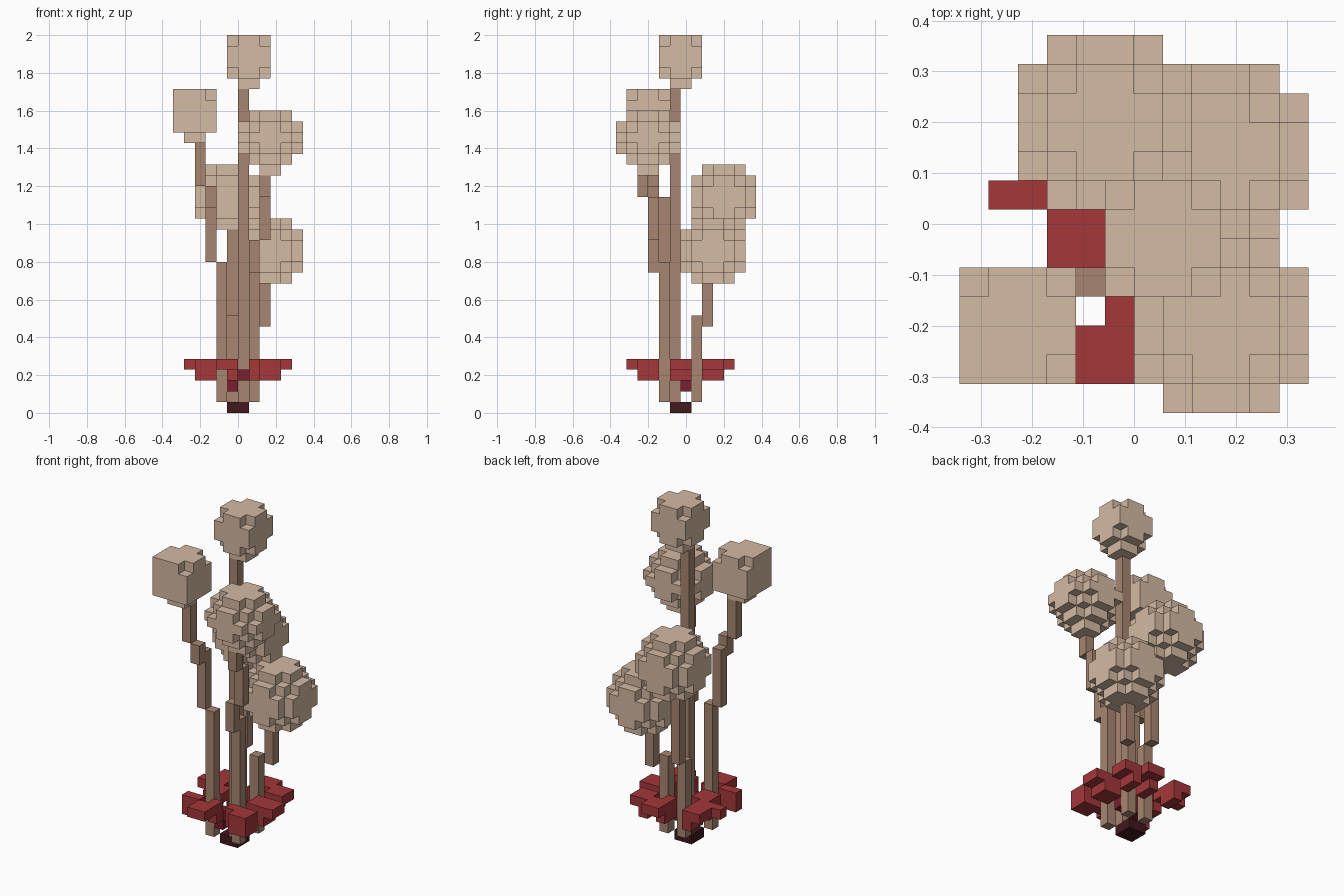
import bpy, bmesh
from itertools import product

if "Cube" in bpy.data.objects:
    bpy.data.objects.remove(bpy.data.objects["Cube"])

V = 2 / 35  # edge length of one block


def material(name, r, g, b):
    m = bpy.data.materials.new(name)
    m.use_nodes = True
    m.diffuse_color = (r, g, b, 1)
    m.node_tree.nodes["Principled BSDF"].inputs["Base Color"].default_value = (r, g, b, 1)
    return m


TAN = material("tan_seed_head", .66, .49, .37)
BROWN = material("brown_stem", .39, .24, .165)
RED = material("red_leaf", .37, .038, .041)
CRIMSON = material("dark_crimson", .19, .014, .026)
MAROON = material("deep_maroon", .054, .009, .012)


def box(x, y, z):
    """Block cells in inclusive ranges; a plain number is a single layer."""
    spans = [(a, a) if isinstance(a, int) else a for a in (x, y, z)]
    return set(product(*[range(a, b + 1) for a, b in spans]))


def build(name, cells, mat):
    """Turn a set of cells into a mesh of its exposed faces."""
    bm = bmesh.new()
    verts = {}

    def vert(p):
        if p not in verts:
            verts[p] = bm.verts.new((p[0] * V, (p[1] - .5) * V, p[2] * V))
        return verts[p]

    for c in sorted(cells):
        for axis, side in product(range(3), (0, 1)):
            n = list(c)
            n[axis] += 2 * side - 1
            if tuple(n) in cells:
                continue
            u, w = (axis + 1) % 3, (axis + 2) % 3
            ring = []
            for du, dw in ((0, 0), (1, 0), (1, 1), (0, 1)):
                p = list(c)
                p[axis] += side
                p[u] += du
                p[w] += dw
                ring.append(vert(tuple(p)))
            bm.faces.new(ring if side else ring[::-1])
    bmesh.ops.dissolve_limit(bm, angle_limit=.01, verts=bm.verts[:], edges=bm.edges[:])
    me = bpy.data.meshes.new(name)
    bm.to_mesh(me)
    bm.free()
    me.materials.append(mat)
    bpy.context.collection.objects.link(bpy.data.objects.new(name, me))


def ball(x, y, z, size, limit):
    """Rounded block ball whose lowest corner cell is x, y, z."""
    mid = (size - 1) / 2
    return {(x + i, y + j, z + k) for i, j, k in product(range(size), repeat=3)
            if (i - mid) ** 2 + (j - mid) ** 2 + (k - mid) ** 2 < limit}


# Large seed heads
build("right_rear_head", ball(0, 0, 12, 6, 9), TAN)
build("rear_head", ball(-4, 1, 17, 6, 9), TAN)

# Front head is one layer flatter and has a short neck
upper = {c for c in ball(0, -6, 22, 6, 9) if c[2] > 24}
lower = {(x, y, 50 - z) for x, y, z in upper}
build("front_head", upper | lower | box((2, 3), (-4, -3), 22), TAN)

# Small seed heads with a short neck
build("top_head", ball(-1, -2, 31, 4, 6) | box((0, 1), (-1, 0), 30), TAN)
side = box((-6, -3), (-5, -2), (26, 29)) | box((-5, -4), (-4, -3), 25)
side -= {(-3, -5, 29), (-3, -2, 29), (-6, -2, 29)}
build("side_head", side, TAN)

# Stems, stepping outward as they rise
build("top_stem", box(0, -1, (1, 29)), BROWN)
build("side_stem", box(-2, -2, (1, 13)) | box(-3, -2, (14, 19))
      | box(-3, -3, (19, 20)) | box(-4, -3, (21, 24)), BROWN)
build("front_stem", box(1, -2, (1, 13)) | box(1, -3, (13, 15))
      | box(2, -3, (16, 19)) | box(2, -4, (20, 21)), BROWN)
build("right_rear_stem", box(1, 1, (1, 8)) | box(2, 2, (8, 11)), BROWN)
build("rear_stem", box(-1, 1, (1, 8)) | box(-1, 2, (9, 16)), BROWN)

# Rosette of leaves around the foot
leaves = {
    "front_leaf": box((-2, -1), (-5, -4), 4) | box(-1, -3, (3, 4)),
    "front_left_leaf": box((2, 3), (-4, -3), (3, 4)) | box(1, -3, (3, 4)),
    "left_leaf": box((2, 4), (-1, 0), 4) | box((2, 3), (-1, 0), 3),
    "rear_left_leaf": box((2, 3), (2, 3), 4) | box(2, (2, 3), 3),
    "rear_leaf": box((0, 1), (3, 4), 4) | box(0, (2, 3), (3, 4)),
    "rear_right_leaf": box((-4, -3), (2, 3), 4) | box(-3, (2, 3), 3),
    "right_leaf": box((-3, -2), (-1, 0), 4) | box((-5, -3), 1, 4) | box(-3, (-1, 0), 3),
    "front_right_leaf": box((-4, -3), -3, (3, 4)),
}
for name, cells in leaves.items():
    build(name, cells, RED)

# Dark heart of the rosette and the foot
build("rosette_heart", box(-1, (-2, 0), 2) | box((-1, 0), -2, 3) | box((0, 1), 0, 2)
      | box((-1, 0), 0, 3), CRIMSON)
build("foot", box((-1, 0), (-1, 0), 0), MAROON)
